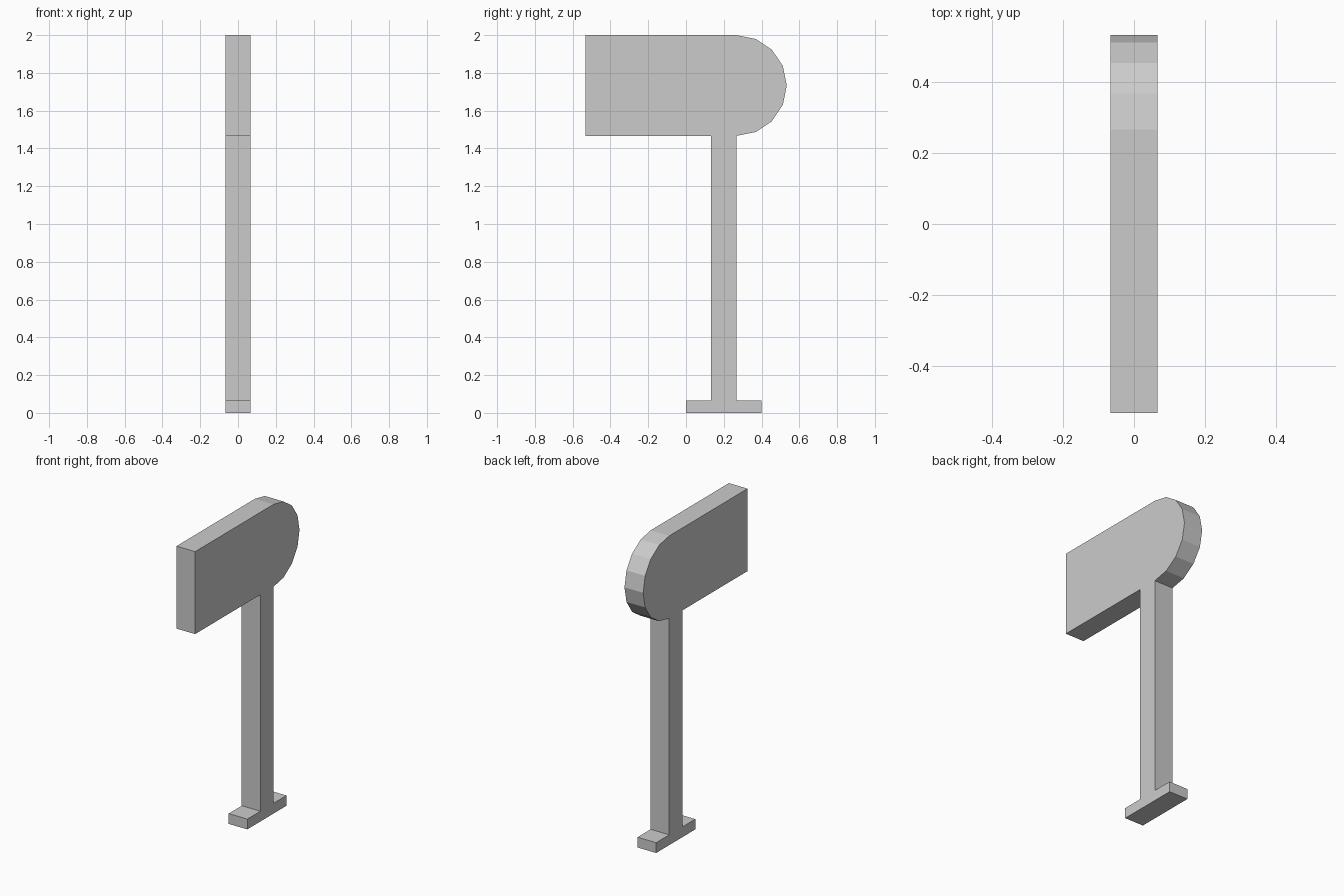
import bpy, bmesh, math

if "Cube" in bpy.data.objects:
    bpy.data.objects.remove(bpy.data.objects["Cube"])

U = 1 / 15            # design grid unit
HALF_W = U            # half thickness along x
R = 4 * U             # radius of the rounded head end
CY, CZ = 4 * U, 26 * U

# Side outline (y, z): foot, post, then the head with its rounded back
foot_and_post = [(0, 0), (6, 0), (6, 1), (4, 1)]
outline = [(y * U, z * U) for y, z in foot_and_post]
for i in range(9):
    a = -math.pi / 2 + math.pi * i / 8
    outline.append((CY + R * math.cos(a), CZ + R * math.sin(a)))
head_front_and_post = [(-8, 30), (-8, 22), (2, 22), (2, 1), (0, 1)]
outline += [(y * U, z * U) for y, z in head_front_and_post]

# Extrude the outline across x
bm = bmesh.new()
face = bm.faces.new([bm.verts.new((-HALF_W, y, z)) for y, z in outline])
ext = bmesh.ops.extrude_face_region(bm, geom=[face], use_keep_orig=True)
moved = [v for v in ext["geom"] if isinstance(v, bmesh.types.BMVert)]
bmesh.ops.translate(bm, verts=moved, vec=(2 * HALF_W, 0, 0))
bmesh.ops.recalc_face_normals(bm, faces=bm.faces)

mesh = bpy.data.meshes.new("mailbox_on_post")
bm.to_mesh(mesh)
bm.free()
obj = bpy.data.objects.new("mailbox_on_post", mesh)
bpy.context.collection.objects.link(obj)
